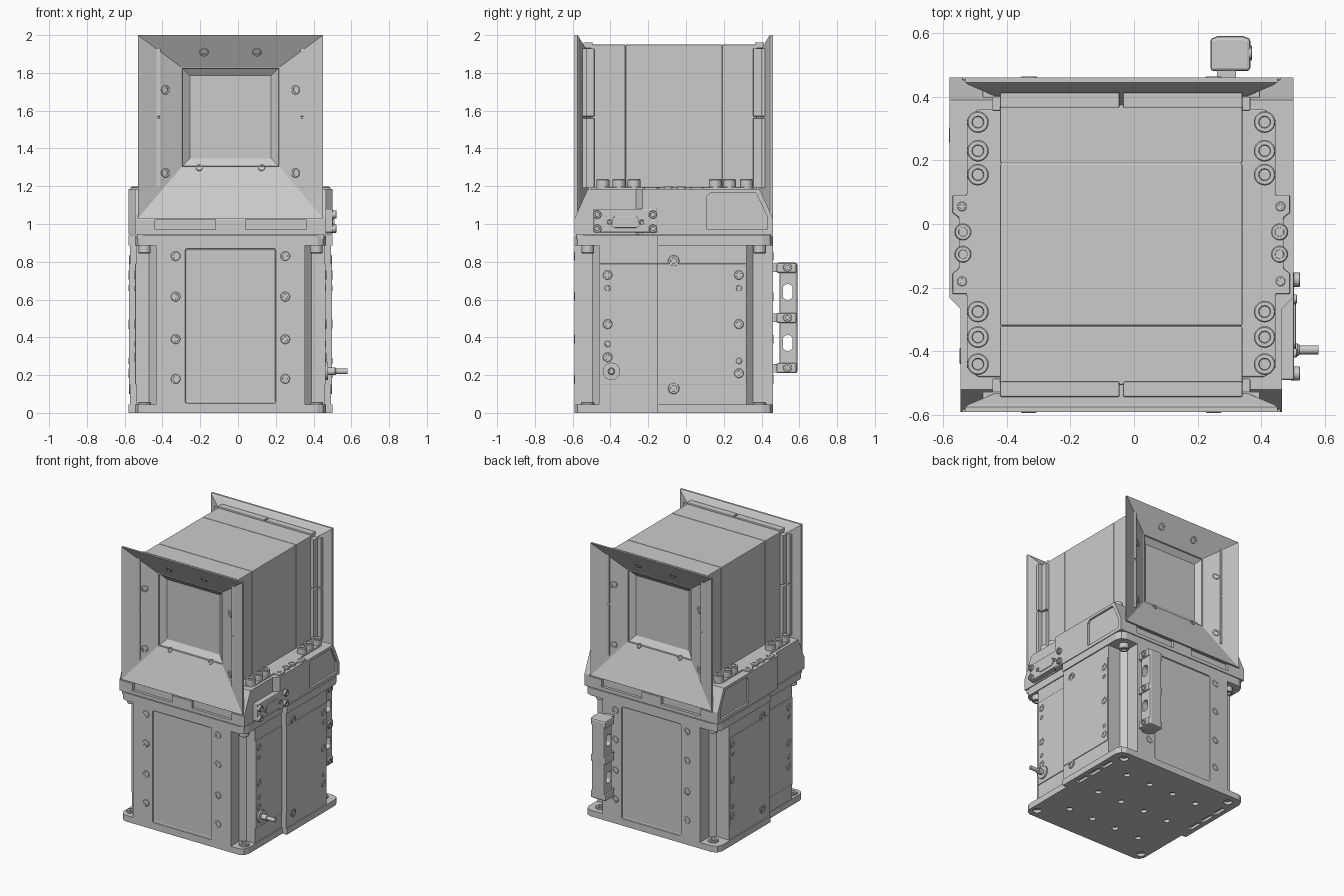
import bpy, bmesh, math
from mathutils import Vector

if "Cube" in bpy.data.objects:
    bpy.data.objects.remove(bpy.data.objects["Cube"])

smooth = []
S2 = (-1, 1)

def finish(name, bm, bevel=0.0):
    bmesh.ops.recalc_face_normals(bm, faces=bm.faces)
    me = bpy.data.meshes.new(name)
    bm.to_mesh(me)
    bm.free()
    ob = bpy.data.objects.new(name, me)
    bpy.context.collection.objects.link(ob)
    if bevel:
        m = ob.modifiers.new("bevel", 'BEVEL')
        m.width, m.segments, m.limit_method = bevel, 2, 'ANGLE'
    return ob

def add_prism(bm, pts, vec):
    f = bm.faces.new([bm.verts.new(p) for p in pts])
    r = bmesh.ops.extrude_face_region(bm, geom=[f], use_keep_orig=True)
    bmesh.ops.translate(bm, verts=[g for g in r['geom'] if isinstance(g, bmesh.types.BMVert)], vec=vec)

def add_box(bm, x, y, z):
    add_prism(bm, [(x[0], y[0], z[0]), (x[1], y[0], z[0]), (x[1], y[1], z[0]), (x[0], y[1], z[0])],
              (0, 0, z[1] - z[0]))

def prism(name, pts, vec, bevel=0.0):
    bm = bmesh.new()
    add_prism(bm, pts, vec)
    return finish(name, bm, bevel)

def box(name, x, y, z, bevel=0.0):
    bm = bmesh.new()
    add_box(bm, x, y, z)
    return finish(name, bm, bevel)

def plan(name, half, z0, z1, bevel=0.0):
    # plan outline mirrored left to right
    pts = half + [(-x, y) for x, y in reversed(half)]
    return prism(name, [(x, y, z0) for x, y in pts], (0, 0, z1 - z0), bevel)

def cut(ob, cutter):
    m = ob.modifiers.new("cut", 'BOOLEAN')
    m.operation, m.object, m.solver = 'DIFFERENCE', cutter, 'EXACT'
    cutter.hide_render = True
    cutter.display_type = 'WIRE'

def lathe(name, loc, d, prof, n=20):
    # revolve a (radius, height) profile along direction d
    bm = bmesh.new()
    rings = [[bm.verts.new((r * math.cos(2 * math.pi * i / n), r * math.sin(2 * math.pi * i / n), h))
              for i in range(n)] for r, h in prof]
    for a, b in zip(rings, rings[1:]):
        for i in range(n):
            bm.faces.new((a[i], a[(i + 1) % n], b[(i + 1) % n], b[i]))
    bm.faces.new(rings[0])
    bm.faces.new(rings[-1])
    ob = finish(name, bm)
    ob.location = loc
    ob.rotation_euler = Vector(d).to_track_quat('Z', 'Y').to_euler()
    smooth.append(ob)
    return ob

def screw(name, loc, d, r=0.024, h=0.012):
    lathe(name, loc, d, [(r, -0.01), (r, h - r * .1), (r * .9, h), (r * .55, h), (r * .5, h - r * .4)])

# lower housing: stepped plan with notched corners (coordinates local to housing centre)
mid = plan("lower_housing", [(.395, -.525), (.395, -.43), (.43, -.395), (.498, -.395), (.498, -.087),
                             (.532, -.085), (.532, .385), (.43, .385), (.395, .42), (.395, .525)], .03, .9)
bm = bmesh.new()
for s in S2:
    add_box(bm, (-.24, .24), sorted((s * .515, s * .56)), (.05, .87))
cut(mid, finish("panel_cutter", bm, .01))

outline = [(.46, -.525), (.49, -.51), (.505, -.475), (.505, -.087), (.54, -.085),
           (.54, .475), (.525, .51), (.49, .525)]
bottom = plan("bottom_plate", outline, 0, .045)
plan("top_plate", outline, .885, .94)
box("joint_filler", (-.495, .495), (-.515, .515), (.92, .97))
bm = bmesh.new()
def hole(x, y, r):
    add_prism(bm, [(x + r * math.cos(i * math.pi / 8), y + r * math.sin(i * math.pi / 8), -.01)
                   for i in range(16)], (0, 0, .03))
for x in (-.3, -.1, .1, .3):
    for y in (-.3, 0, .3):
        hole(x, y, .022)
for sx in S2:
    for sy in S2:
        hole(sx * .455, sy * .455, .03)
    for y in (.06, .19, .32):
        add_box(bm, (sx * .49 - .016, sx * .49 + .016), (y - .05, y + .05), (-.01, .02))
cut(bottom, finish("bottom_hole_cutter", bm))

# raised side panels, side and face screws
for s in S2:
    for nm, x, y in (("front", .504, (-.39, -.086)), ("rear", .537, (-.084, .38))):
        box("side_panel_" + nm, sorted((s * .48, s * x)), y, (.15, .79), .002)
    for y, zs, x in ((-.35, (.73, .47, .295), .504), (.345, (.73, .47, .21), .537), (0, (.805, .13), .534)):
        for z in zs:
            screw("side_screw", (s * x, y, z), (s, 0, 0), .03 if y == 0 else .025, .004)
    for y, z, x in ((-.35, .66, .504), (-.35, .365, .504), (.345, .66, .537), (.345, .275, .537)):
        screw("side_pin", (s * x, y, z), (s, 0, 0), .016, .003)
    for sx in S2:
        for z in (.83, .615, .39, .18):
            screw("face_screw", (sx * .29, s * .524, z), (0, s, 0), .025, .004)
        screw("foot_bolt", (sx * .455, s * .455, .045), (0, 0, 1), .035, .012)
        screw("top_bolt", (sx * .455, s * .455, .885), (0, 0, -1), .033, .04)

# sloped collar between housing and head
def collar(name, hx, y0):
    p = [(y0, .945), (.525, .945), (.525, 1.03), (.455, 1.185)]
    p += [(-.455, 1.185), (-.525, 1.03)] if y0 < -.5 else [(y0, 1.185)]
    return prism(name, [(-hx, y, z) for y, z in p], (2 * hx, 0, 0))
narrow, wide = collar("collar", .505, -.525), collar("collar_wide", .54, -.165)
for s in S2:
    prism("collar_step", [(s * .5, -.205, .945), (s * .54, -.165, .945), (s * .5, -.165, .945)], (0, 0, .24))
bm = bmesh.new()
for s in S2:
    for x in ((-.4, -.08), (.08, .4)):
        add_box(bm, x, sorted((s * .505, s * .56)), (.97, 1.025))
    add_prism(bm, [(s * .525, y, z) for y, z in ((.175, .97), (.495, .97), (.495, 1.04), (.435, 1.165),
                                                 (.195, 1.165), (.175, 1.145))], (s * .05, 0, 0))
pockets = finish("pocket_cutter", bm)

# bolting pads with their cap screws
pad = [(.37, -.415), (.45, -.415), (.485, -.385), (.485, -.155), (.53, -.155), (.53, -.09), (.51, -.075),
       (.51, .085), (.53, .1), (.53, .155), (.485, .155), (.485, .39), (.45, .425), (.37, .425)]
for s in S2:
    prism("bolting_pad", [(s * x, y, 1.17) for x, y in pad], (0, 0, .025), .004)
    for y in (.385, .295, .22, -.21, -.29, -.375):
        screw("cap_screw", (s * .45, y, 1.195), (0, 0, 1), .034, .042)
    for y in (.04, -.03):
        screw("pad_screw", (s * .497, y, 1.193), (0, 0, 1), .026, .006)
    for y in (.12, -.115):
        screw("pad_pin", (s * .5, y, 1.193), (0, 0, 1), .015, .004)

# head box in three segments over a slightly smaller core
segs = [box("head_segment", (-.38, .38), y, (1.15, 1.95), .004)
        for y in ((-.44, -.256), (-.254, .254), (.256, .44))]
box("head_core", (-.376, .376), (-.35, .35), (1.16, 1.946))

# flared window hoods, front and back
def rings(name, s, rs):
    bm = bmesh.new()
    loops = [[bm.verts.new(p) for p in ((-h, s * y, a), (h, s * y, a), (h, s * y, b), (-h, s * y, b))]
             for h, a, b, y in rs]
    for a, b in zip(loops, loops[1:]):
        for i in range(4):
            bm.faces.new((a[i], a[(i + 1) % 4], b[(i + 1) % 4], b[i]))
    bm.faces.new(loops[0])
    bm.faces.new(loops[-1])
    return finish(name, bm)

for s, seg in ((-1, segs[0]), (1, segs[2])):
    rings("window_hood", s, [(.264, 1.296, 1.834, .375), (.264, 1.296, 1.834, .41), (.48, 1.04, 1.99, .502),
                             (.49, 1.03, 2.0, .51), (.49, 1.03, 2.0, .525), (.262, 1.298, 1.832, .43),
                             (.256, 1.304, 1.826, .43), (.254, 1.306, 1.824, .42),
                             (.215, 1.348, 1.785, .392)])
    c = rings("hood_cutter", s, [(.263, 1.297, 1.833, .38), (.263, 1.297, 1.833, .425),
                                 (.498, 1.022, 2.01, .518), (.498, 1.022, 2.01, .6)])
    for ob in (seg, narrow, wide):
        cut(ob, c)
    # ribs behind the flare, split at the middle
    for sx in S2:
        box("hood_top_rib", sorted((sx * .006, sx * .38)), sorted((s * .43, s * .478)), (1.93, 1.962), .004)
        for z in ((1.19, 1.56), (1.57, 1.93)):
            box("hood_side_rib", sorted((sx * .37, sx * .405)), sorted((s * .42, s * .465)), z, .004)
            box("hood_side_lip", sorted((sx * .37, sx * .435)), sorted((s * .462, s * .484)), z, .003)
        # screws set square to the slopes
        screw("hood_screw", (sx * .14, s * .474, 1.91), (0, s * .87, -.49), .024, .005)
        screw("hood_lower_pin", (sx * .165, s * .43, 1.298), (0, s * .94, .33), .018, .005)
        for z in (1.71, 1.27):
            screw("hood_screw", (sx * .345, s * .464, z), (-sx * .38, s * .92, 0), .024, .005)
for ob in (narrow, wide):
    cut(ob, pockets)

# side connector cover with socket
box("connector_cover", (.48, .543), (-.425, -.085), (.955, 1.08), .006)
prism("connector_socket", [(.535, y, z) for y, z in ((-.33, .99), (-.315, .98), (-.195, .98), (-.18, .99),
                           (-.19, 1.035), (-.2, 1.043), (-.31, 1.043), (-.32, 1.035))], (.013, 0, 0), .003)
for y in (-.34, -.17):
    screw("socket_post", (.543, y, 1.01), (1, 0, 0), .014, .008)
for y in (-.405, -.11):
    for z in (.975, 1.05):
        screw("cover_screw", (.543, y, z), (1, 0, 0), .022, .018)

# cable gland and cable stub
lathe("cable_gland", (.504, -.33, .22), (1, 0, 0), [(.046, -.01), (.046, .012), (.02, .0125), (.02, .05), (.016, .055)])
lathe("cable", (.54, -.33, .22), (1, 0, 0), [(.014, 0), (.014, .08)])

# rear connector bracket with two openings
br = box("rear_bracket", (.29, .395), (.56, .655), (.21, .795), .012)
bm = bmesh.new()
for z in (.64, .37):
    add_box(bm, (.375, .45), (.54, .645), (z - .095, z + .095))
    add_box(bm, (.25, .325), (.54, .64), (z - .085, z + .085))
    add_prism(bm, [(.2, .603 + .026 * math.cos(a), z + math.sin(a) * .022 + (.02 if math.sin(a) > 0 else -.02))
                   for a in [(i + .5) * math.pi / 8 for i in range(16)]], (.3, 0, 0))
cut(br, finish("bracket_cutter", bm))
for z in (.77, .505, .24):
    box("bracket_tab", (.28, .405), (.545, .65), (z - .03, z + .025), .01)
    screw("bracket_screw", (.405, .602, z), (1, 0, 0), .023, .006)
    box("bracket_foot", (.3, .36), (.515, .57), (z - .025, z + .02))
for z in (.64, .37):
    for dz in (-.06, .06):
        screw("bracket_pin", (.375, .602, z + dz), (1, 0, 0), .012, .006)

# smooth the turned parts, then shift everything to the model centre
for ob in bpy.context.scene.objects:
    ob.select_set(ob in smooth)
bpy.context.view_layer.objects.active = smooth[0]
bpy.ops.object.shade_smooth_by_angle()
for ob in bpy.context.scene.objects:
    ob.location += Vector((-.04, -.065, 0))
